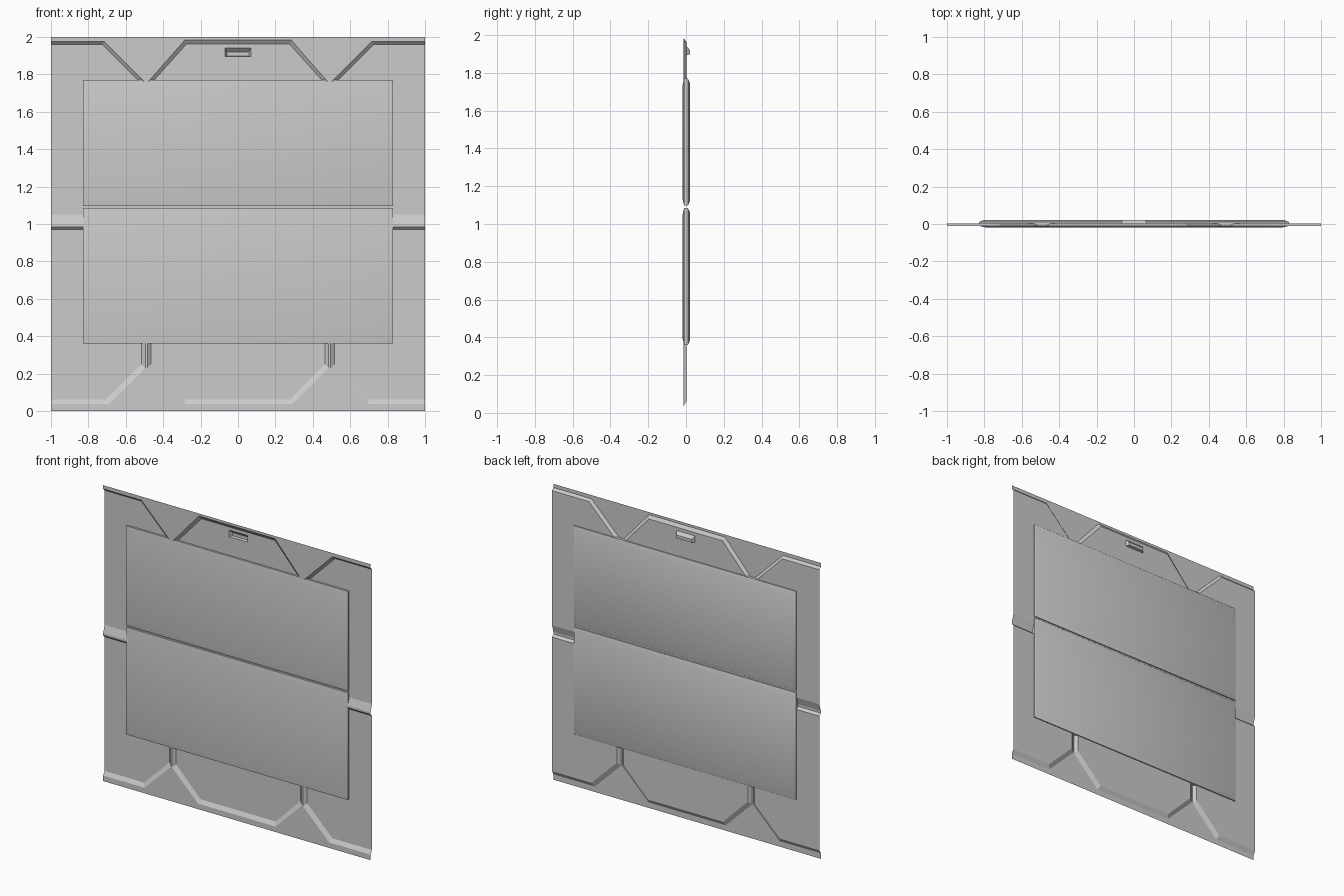
import bpy, bmesh

if "Cube" in bpy.data.objects:
    bpy.data.objects.remove(bpy.data.objects["Cube"])

grey = bpy.data.materials.new("light_grey")
grey.diffuse_color = (0.6, 0.6, 0.6, 1)
grey.use_nodes = True
grey.node_tree.nodes["Principled BSDF"].inputs["Base Color"].default_value = grey.diffuse_color

FRONT, BACK = -0.012, 0.003   # depths of the raised border and the recessed field


def make(name, bm, mirror=False):
    bmesh.ops.remove_doubles(bm, verts=bm.verts, dist=0.0001)
    me = bpy.data.meshes.new(name)
    bm.to_mesh(me)
    bm.free()
    me.materials.append(grey)
    ob = bpy.data.objects.new(name, me)
    bpy.context.collection.objects.link(ob)
    if mirror:
        ob.modifiers.new("mirror", 'MIRROR').use_clip = True
    return ob


def face(bm, pts):
    bm.faces.new([bm.verts.new(p) for p in pts])


def at(pts, y):
    return [(x, y, z) for x, z in pts]


def strip(bm, low, high):
    for i in range(len(low) - 1):
        face(bm, [low[i], low[i + 1], high[i + 1], high[i]])


# Left half contours: border edge (outer) and field edge (inner)
low_out = at([(-1, .037), (-.69, .037), (-.495, .23), (-.495, .40),
              (-.485, .40), (-.485, .23), (-.29, .037), (0, .037)], FRONT)
low_in = at([(-1, .063), (-.705, .063), (-.515, .25), (-.515, .40),
             (-.465, .40), (-.465, .25), (-.28, .063), (0, .063)], BACK)
top_out = at([(-1, 1.975), (-.715, 1.975), (-.495, 1.755),
              (-.485, 1.755), (-.285, 1.983), (0, 1.983)], FRONT)
top_in = at([(-1, 1.96), (-.725, 1.96), (-.505, 1.74),
             (-.475, 1.74), (-.275, 1.962), (0, 1.962)], BACK)

# Wall sheet with border, sloped edges, recessed field and cross ridge
bm = bmesh.new()
face(bm, at([(-1, 0), (0, 0)], FRONT) + low_out[::-1])
strip(bm, low_out, low_in)
face(bm, low_in + at([(0, .97), (-1, .97)], BACK))
ridge = [(.97, BACK), (.985, FRONT), (1.0, FRONT), (1.05, BACK)]
for (z0, y0), (z1, y1) in zip(ridge, ridge[1:]):
    face(bm, [(-1, y0, z0), (0, y0, z0), (0, y1, z1), (-1, y1, z1)])
slot = [(0, 1.895), (-.07, 1.895), (-.07, 1.94), (0, 1.94)]
face(bm, at([(-1, 1.05), (0, 1.05)] + slot, BACK) + top_in[::-1])
strip(bm, top_in, top_out)
face(bm, top_out + at([(0, 2), (-1, 2)], FRONT))

# Handle pocket pushed through to the back
rim = at(slot, BACK)
floor = at([(0, 1.898), (-.058, 1.898), (-.058, 1.92), (0, 1.92)], .022)
strip(bm, rim, floor)
face(bm, floor[::-1])
make("wall_sheet", bm, mirror=True)


# Cushioned panels: stacked rectangular rings from front to back
def panel(name, z0, z1):
    bm = bmesh.new()
    rings = []
    for inset, y in [(.035, -.018), (0, -.010), (0, .010), (.025, .021)]:
        x, a, b = .83 - inset, z0 + inset, z1 - inset
        rings.append([bm.verts.new(p) for p in
                      [(-x, y, a), (x, y, a), (x, y, b), (-x, y, b)]])
    for r, s in zip(rings, rings[1:]):
        for i in range(4):
            j = (i + 1) % 4
            bm.faces.new([r[j], r[i], s[i], s[j]])
    bm.faces.new(rings[0])
    bm.faces.new(rings[-1][::-1])
    bmesh.ops.recalc_face_normals(bm, faces=bm.faces)
    ob = make(name, bm)
    bpy.ops.object.select_all(action='DESELECT')
    ob.select_set(True)
    bpy.context.view_layer.objects.active = ob
    bpy.ops.object.shade_smooth_by_angle(angle=0.6)


panel("lower_panel", .36, 1.085)
panel("upper_panel", 1.097, 1.77)
